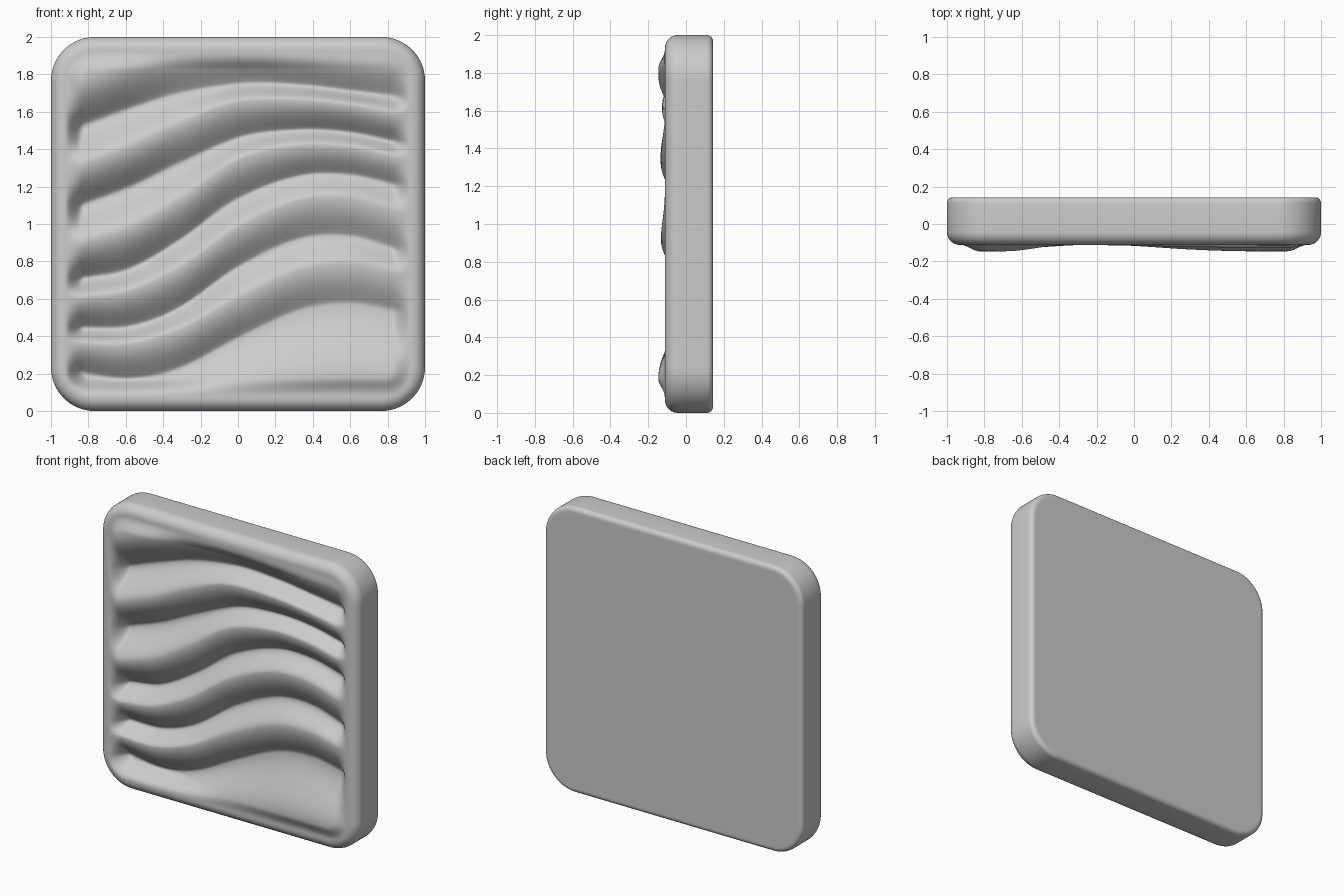
import bpy, bmesh, math

if "Cube" in bpy.data.objects:
    bpy.data.objects.remove(bpy.data.objects["Cube"])

SIDE, ARC = 110, 20         # samples per straight side and per corner
RIM = 0.112

# centre lines of the undercut bands, bottom to top, at these x stations
XS = [-0.85, -0.58, -0.31, 0.0, 0.33, 0.6, 0.85]
BANDS = [
    [-0.10, -0.10, -0.08, -0.03, 0.01, 0.03, 0.03],
    [0.27, 0.25, 0.315, 0.475, 0.625, 0.66, 0.62],
    [0.51, 0.53, 0.64, 0.855, 1.005, 1.02, 0.95],
    [0.78, 0.845, 1.00, 1.22, 1.325, 1.325, 1.27],
    [1.18, 1.28, 1.41, 1.54, 1.57, 1.55, 1.50],
    [1.60, 1.70, 1.785, 1.83, 1.81, 1.775, 1.75],
    [2.35, 2.37, 2.38, 2.38, 2.36, 2.34, 2.32],
]
# crest height over the rim at the left and right end of each band
LEFT = [0, -0.01, 0.0, 0.02, 0.022, 0.034, 0]
RIGHT = [0.034, 0.0, 0.0, 0.0, 0.014, 0.005, 0]


def smooth(t):
    t = max(0.0, min(1.0, t))
    return t * t * (3 - 2 * t)


def spline(ys, x):
    # Hermite interpolation over the stations
    x = max(XS[0], min(XS[-1], x))
    i = 0
    while i < len(XS) - 2 and x > XS[i + 1]:
        i += 1

    def slope(k):
        a, b = max(k - 1, 0), min(k + 1, len(XS) - 1)
        return (ys[b] - ys[a]) / (XS[b] - XS[a])
    h = XS[i + 1] - XS[i]
    t = (x - XS[i]) / h
    return ((2*t**3 - 3*t*t + 1) * ys[i] + (t**3 - 2*t*t + t) * h * slope(i)
            + (3*t*t - 2*t**3) * ys[i + 1] + (t**3 - t*t) * h * slope(i + 1))


def relief(x, z):
    # asymmetric ripple: steep underside, broad rounded crest, long slope above
    bs = [spline(b, x) for b in BANDS]
    gaps = [b - a for a, b in zip(bs, bs[1:])]
    last = len(gaps) - 1
    ws = [min(0.083, 0.27 * min(gaps[max(i - 1, 0)], gaps[min(i, last)]))
          for i in range(len(bs))]
    k = 0
    while k < last and z > bs[k + 1] - ws[k + 1]:
        k += 1
    crest = (RIM + LEFT[k] * smooth((-0.25 - x) / 0.45)
             + RIGHT[k] * smooth((x + 0.35) / 1.0))
    trough = RIM - (0.097 - 0.02 * x)
    t, w = z - bs[k], ws[k]
    r = w + 0.12 * gaps[k]
    if t < r:
        f = smooth(max(0.0, (t + w) / (w + r)) ** 0.67)
    else:
        f = 1 - smooth((t - r) / (gaps[k] - r - ws[k + 1]))
    return trough + (crest - trough) * f


def front_height(x, z):
    # blend relief into the flat rim by distance to a rounded square
    r, half = 0.14, 0.925
    qx, qz = abs(x) - half + r, abs(z - 1) - half + r
    d = math.hypot(max(qx, 0), max(qz, 0)) + min(max(qx, qz), 0) - r
    m = smooth(-d / 0.1)
    return RIM + (relief(x, z) - RIM) * m if m > 0 else RIM


def outline(inset):
    # rounded square, centred on the origin
    r = max(0.235 - inset, 0.02)
    c = 1 - inset - r
    pts = []
    for ca, sa in [(1, 0), (0, 1), (-1, 0), (0, -1)]:
        loc = [(c + r, -c + 2 * c * i / SIDE) for i in range(SIDE)]
        loc += [(c + r * math.cos(a), c + r * math.sin(a))
                for a in (math.pi / 2 * i / ARC for i in range(ARC))]
        pts += [(x * ca - y * sa, x * sa + y * ca) for x, y in loc]
    return pts


bm = bmesh.new()
rings = []


def add_ring(pts, depth):
    rings.append([bm.verts.new((x, depth(x, z + 1), z + 1)) for x, z in pts])


# flat back, back edge, side wall and front edge of the slab
BR, FR, BACK = 0.032, 0.07, 0.143
add_ring(outline(BR + 0.012), lambda x, z: BACK)
for i in range(7):
    a = math.pi / 2 * i / 6
    add_ring(outline(BR * (1 - math.sin(a))),
             lambda x, z, a=a: BACK - BR * (1 - math.cos(a)))
for i in range(11):
    a = math.pi / 2 * i / 10
    add_ring(outline(FR * (1 - math.cos(a))),
             lambda x, z, a=a: -RIM + FR * (1 - math.sin(a)))

# rippled front face as shrinking rings
base = outline(FR)
N = 120
for i in range(1, N):
    s = 1 - i / N
    add_ring([(x * s, z * s) for x, z in base], lambda x, z: -front_height(x, z))

n = len(base)
for a, b in zip(rings, rings[1:]):
    for i in range(n):
        j = (i + 1) % n
        bm.faces.new((a[i], a[j], b[j], b[i]))
bm.faces.new(rings[0])
mid = bm.verts.new((0, -front_height(0, 1), 1))
for i in range(n):
    bm.faces.new((rings[-1][i], rings[-1][(i + 1) % n], mid))
bmesh.ops.recalc_face_normals(bm, faces=bm.faces)

me = bpy.data.meshes.new("rippled_tile")
bm.to_mesh(me)
bm.free()
tile = bpy.data.objects.new("rippled_tile", me)
bpy.context.collection.objects.link(tile)
bpy.context.view_layer.objects.active = tile
tile.select_set(True)
bpy.ops.object.shade_smooth_by_angle(angle=math.radians(60))
